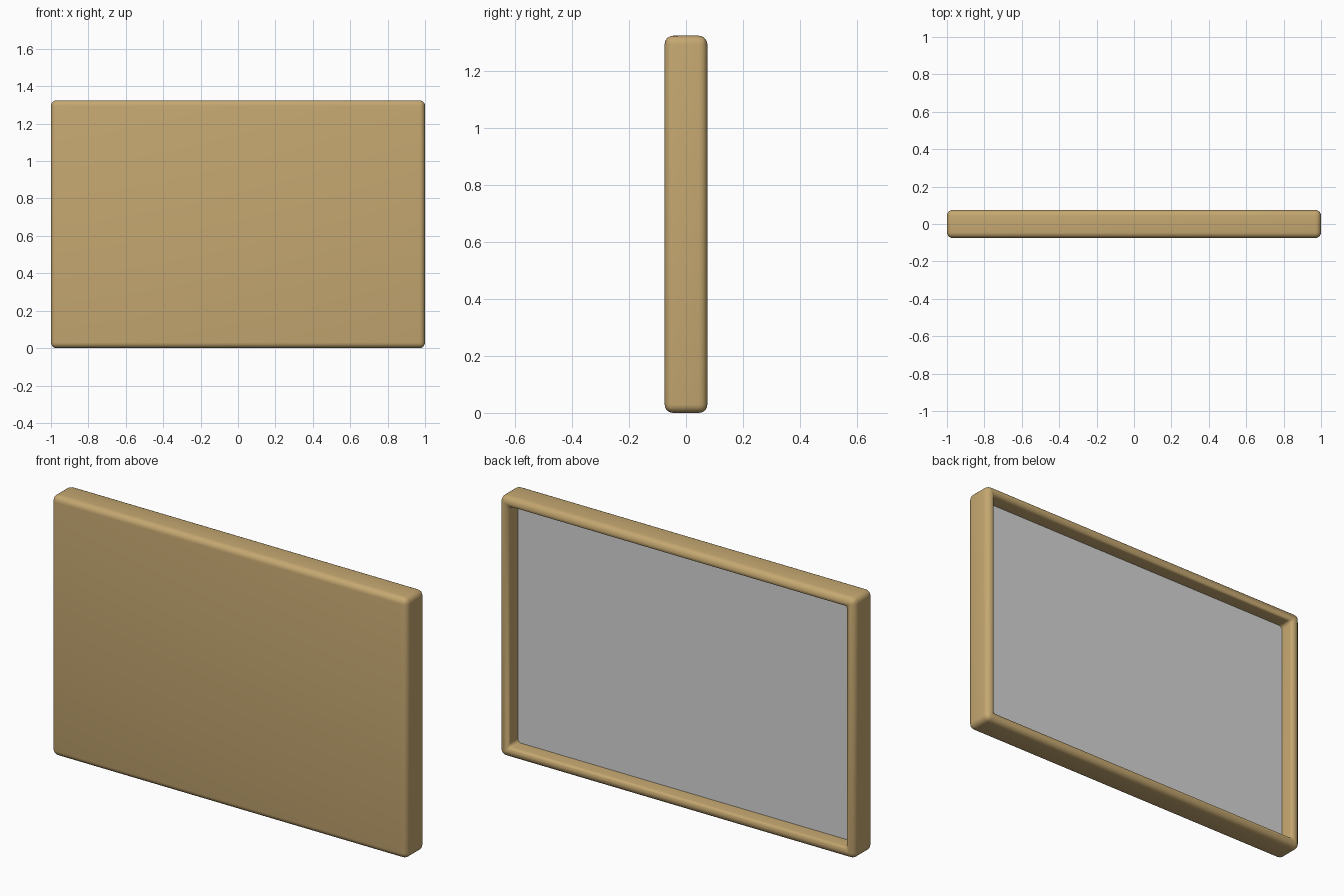
import bpy, bmesh
from mathutils import Vector

if "Cube" in bpy.data.objects:
    bpy.data.objects.remove(bpy.data.objects["Cube"])

W, D, H = 2.0, 0.15, 1.325      # overall size
RAIL, DEPTH = 0.05, 0.084       # rim width and recess depth


def material(name, rgb):
    m = bpy.data.materials.new(name)
    m.diffuse_color = (*rgb, 1)
    m.use_nodes = True
    m.node_tree.nodes["Principled BSDF"].inputs["Base Color"].default_value = m.diffuse_color
    return m


def add_object(name, bm, mat):
    mesh = bpy.data.meshes.new(name)
    bm.to_mesh(mesh)
    bm.free()
    mesh.materials.append(mat)
    ob = bpy.data.objects.new(name, mesh)
    bpy.context.collection.objects.link(ob)
    return ob


def box(size, centre):
    bm = bmesh.new()
    bmesh.ops.create_cube(bm, size=1)
    bmesh.ops.scale(bm, vec=size, verts=bm.verts)
    bmesh.ops.translate(bm, vec=centre, verts=bm.verts)
    return bm


def round_edges(bm, edges, radius):
    bmesh.ops.bevel(bm, geom=edges, offset=radius, segments=5, profile=0.5,
                    affect='EDGES', clamp_overlap=True)


tan = material("tan wood", (0.56, 0.39, 0.165))
grey = material("light grey", (0.67, 0.67, 0.67))

# Tray-like frame: solid front, recessed back
bm = box((W, D, H), (0, 0, H / 2))
outer = list(bm.edges)
back = max(bm.faces, key=lambda f: f.calc_center_median().y)
bmesh.ops.inset_region(bm, faces=[back], thickness=RAIL, use_even_offset=True)
rim = set(back.edges)
floor = bmesh.ops.extrude_discrete_faces(bm, faces=[back])["faces"][0]
bmesh.ops.translate(bm, vec=(0, -DEPTH, 0), verts=floor.verts)


def on_outside(v):
    return abs(v.co.x) > W / 2 - 1e-4 and (v.co.z < 1e-4 or v.co.z > H - 1e-4)


# Rounded outer edges
round_edges(bm, [e for e in bm.edges if all(on_outside(v) for v in e.verts)], 0.03)

# Rounded inner lip and inner corners (the floor edges stay sharp)
ix, iy = W / 2 - RAIL, D / 2


def on_inside(v):
    return (abs(abs(v.co.x) - ix) < 1e-4
            and abs(abs(v.co.z - H / 2) - (H / 2 - RAIL)) < 1e-4)


inner = [e for e in bm.edges if all(on_inside(v) for v in e.verts)
         and max(v.co.y for v in e.verts) > iy - 1e-4]
round_edges(bm, inner, 0.0195)
bmesh.ops.recalc_face_normals(bm, faces=bm.faces)
frame = add_object("frame", bm, tan)

# Thin grey panel lying in the recess
back_panel = add_object("back_panel",
                        box((W - 2 * RAIL + 0.004, 0.006, H - 2 * RAIL + 0.004),
                            (0, D / 2 - DEPTH + 0.001, H / 2)), grey)

# Smooth shading with sharp edges kept
bpy.ops.object.select_all(action='DESELECT')
frame.select_set(True)
bpy.context.view_layer.objects.active = frame
bpy.ops.object.shade_smooth_by_angle(angle=0.7)
